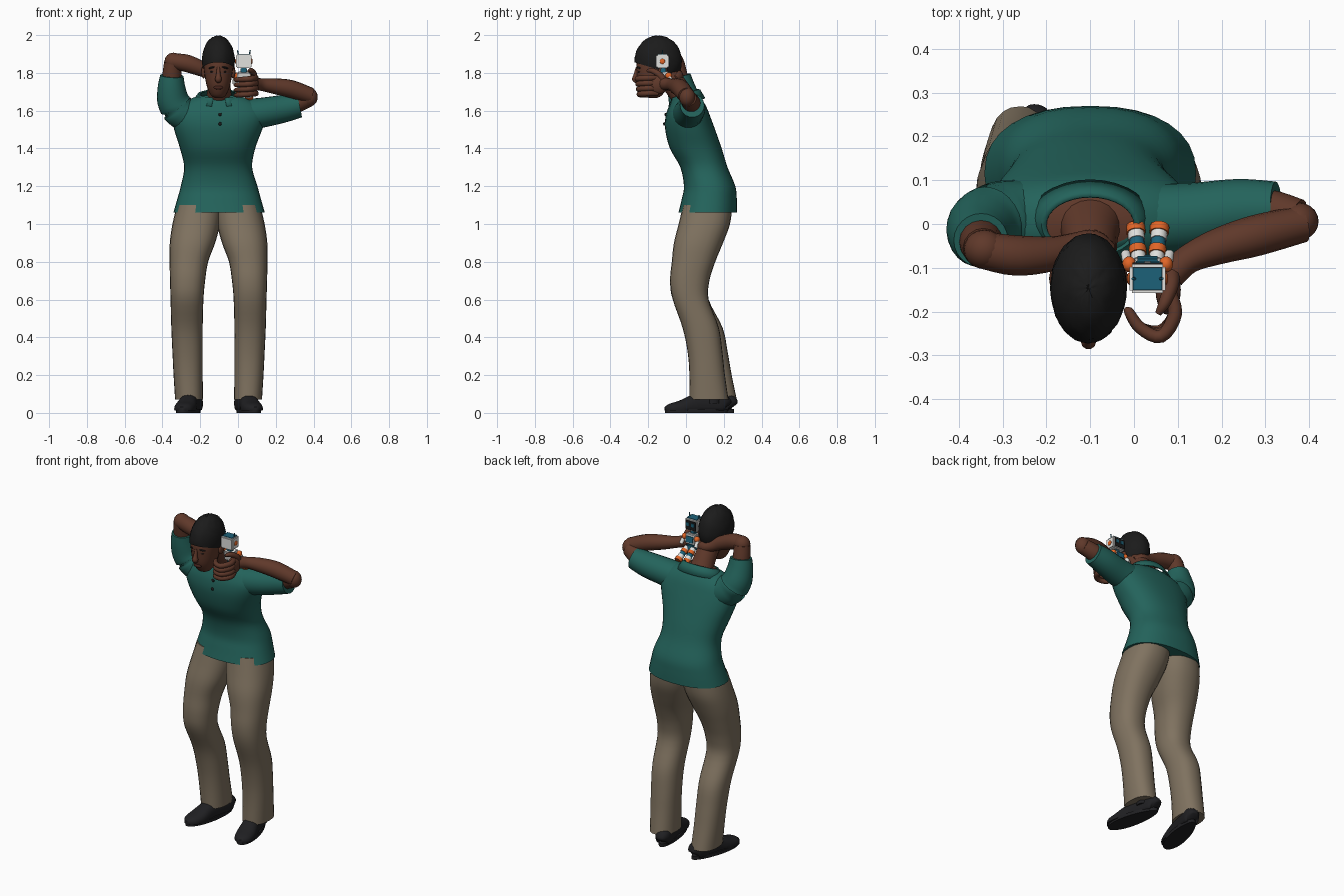
import bpy, bmesh, math, random
from mathutils import Vector, Matrix

random.seed(4)
cube = bpy.data.objects.get("Cube")
if cube:
    bpy.data.objects.remove(cube, do_unlink=True)


def material(name, r, g, b):
    m = bpy.data.materials.new(name)
    m.use_nodes = True
    m.diffuse_color = (r, g, b, 1)
    node = m.node_tree.nodes["Principled BSDF"]
    node.inputs["Base Color"].default_value = (r, g, b, 1)
    node.inputs["Roughness"].default_value = 0.8
    return m


TEAL = material("shirt teal", .017, .125, .105)
KHAKI = material("trouser khaki", .215, .17, .117)
SKIN = material("brown skin", .115, .04, .023)
DARK_SKIN = material("lip brown", .06, .018, .012)
BLACK = material("hair black", .011, .011, .011)
SHOE = material("shoe black", .014, .014, .016)
WHITE = material("toy white", .75, .75, .73)
ORANGE = material("toy orange", .75, .13, .02)
BLUE = material("toy blue", .012, .12, .19)


def finish(name, bm, *mats, angle=50):
    bmesh.ops.recalc_face_normals(bm, faces=bm.faces)
    mesh = bpy.data.meshes.new(name)
    bm.to_mesh(mesh)
    bm.free()
    for m in mats:
        mesh.materials.append(m)
    ob = bpy.data.objects.new(name, mesh)
    bpy.context.collection.objects.link(ob)
    bpy.ops.object.select_all(action='DESELECT')
    ob.select_set(True)
    bpy.context.view_layer.objects.active = ob
    bpy.ops.object.shade_smooth_by_angle(angle=math.radians(angle))
    return ob


def spline(rows, steps=4):
    """Smooth curve through rows of any width."""
    out = []
    for i in range(len(rows) - 1):
        a, b, c, d = (rows[min(max(i + k, 0), len(rows) - 1)] for k in (-1, 0, 1, 2))
        for s in range(steps):
            t = s / steps
            out.append([q + t / 2 * (r - p + t * (2 * p - 5 * q + 4 * r - w + t * (3 * (q - r) + w - p)))
                        for p, q, r, w in zip(a, b, c, d)])
    return out + [list(rows[-1])]


def loft(rows, level=False, power=2.0, sides=24, steps=4):
    """Skin rings (x, y, z, radius a, radius b) along a path, capped."""
    rows = spline(rows, steps)
    pts = [Vector(r[:3]) for r in rows]
    bm = bmesh.new()
    rings = []
    for i, r in enumerate(rows):
        u, v = Vector((1, 0, 0)), Vector((0, 1, 0))
        if not level:
            t = (pts[min(i + 1, len(pts) - 1)] - pts[max(i - 1, 0)]).normalized()
            ref = Vector((0, 0, 1)) if abs(t.z) < .8 else Vector((0, 1, 0))
            u = t.cross(ref).normalized()
            v = u.cross(t)
        ring = []
        for k in range(sides):
            a = math.tau * k / sides
            c, s = math.cos(a), math.sin(a)
            ring.append(bm.verts.new(pts[i]
                        + u * r[3] * math.copysign(abs(c) ** (2 / power), c)
                        + v * r[4] * math.copysign(abs(s) ** (2 / power), s)))
        rings.append(ring)
    for p, q in zip(rings, rings[1:]):
        for k in range(sides):
            bm.faces.new((p[k], p[k - 1], q[k - 1], q[k]))
    bm.faces.new(rings[0])
    bm.faces.new(rings[-1])
    return bm


def tube(name, mat, rows, sides=16):
    return finish(name, loft([(*r, r[3]) if len(r) == 4 else r for r in rows], sides=sides), mat)


def ball(name, mat, at, size, rot=(0, 0, 0)):
    bm = bmesh.new()
    bmesh.ops.create_uvsphere(bm, u_segments=20, v_segments=12, radius=1)
    ob = finish(name, bm, mat)
    ob.location, ob.scale, ob.rotation_euler = at, size, rot
    return ob


def box(name, mat, at, size, rot=(0, 0, 0), bevel=.006):
    bm = bmesh.new()
    bmesh.ops.create_cube(bm, size=1, matrix=Matrix.Diagonal((*size, 1)))
    if bevel:
        bmesh.ops.bevel(bm, geom=bm.edges[:], offset=bevel, segments=2, affect='EDGES')
    ob = finish(name, bm, mat, angle=35)
    ob.location, ob.rotation_euler = at, rot
    return ob


MID = -.103  # body centre line

# Trouser legs and shoes
for side, label in ((-1, "right"), (1, "left")):
    rows = []
    for z, off, rx, cy, ry, shift in (
            (.07, .156, .074, .143, .104, .022), (.2, .161, .077, .13, .094, .018),
            (.32, .164, .08, .115, .092, .014), (.45, .167, .083, .088, .096, .01),
            (.6, .167, .087, .025, .095, 0), (.7, .164, .093, .02, .104, 0),
            (.8, .157, .102, .04, .115, 0), (.9, .138, .12, .066, .13, 0),
            (1, .118, .126, .097, .136, 0), (1.1, .1, .12, .115, .13, 0)):
        rows.append((MID + side * off, cy - side * shift, z, rx, ry))
    finish(label + "_trouser_leg", loft(rows, level=True, power=2.3), KHAKI)

    bm = loft([(0, .165, .035, .02, .025), (0, .15, .045, .042, .05), (0, .08, .05, .046, .06),
               (0, .0, .045, .048, .056), (0, -.08, .025, .056, .042), (0, -.14, .02, .046, .03),
               (0, -.17, .018, .015, .014)], power=2.4)
    for v in bm.verts:
        v.co.z = max(v.co.z, .012)
    shoe = finish(label + "_shoe", bm, SHOE)
    # Flat sole under the shoe
    bm = bmesh.new()
    bmesh.ops.create_cone(bm, cap_ends=True, segments=32, radius1=1, radius2=1, depth=1)
    for v in bm.verts:
        v.co.x *= .054 - .008 * v.co.y
        v.co.y *= .17
        v.co.z = (v.co.z + .5) * .02
    sole = finish(label + "_sole", bm, SHOE)
    for ob in (shoe, sole):
        ob.location = (MID + side * .157, .072 - side * .017, 0)
        ob.rotation_euler.z = side * math.radians(13)
    tube(label + "_sock", SHOE, [(MID + side * .153, .16 - side * .017, z, .04) for z in (.05, .14)])

# Shirt body; the neck opening at the top shows skin
bm = loft([(-.1, .115, 1.06, .242, .155), (-.1, .123, 1.13, .222, .146), (-.1, .125, 1.2, .203, .136),
           (-.105, .095, 1.3, .18, .125), (-.108, .052, 1.4, .199, .137), (-.105, .022, 1.5, .233, .132),
           (-.1, .01, 1.57, .246, .118), (-.1, .008, 1.62, .222, .1), (-.1, .006, 1.655, .17, .08),
           (-.1, .005, 1.68, .105, .055)], level=True, power=2.3, sides=32)
for f in bm.faces:
    f.material_index = int(len(f.verts) > 4 and f.calc_center_median().z > 1.6)
finish("shirt_body", bm, TEAL, SKIN)

# Sleeves
tube("right_sleeve", TEAL, [(-.2, .015, 1.555, .08), (-.29, .01, 1.585, .09), (-.34, -.005, 1.645, .086),
                            (-.352, -.025, 1.72, .074), (-.35, -.037, 1.785, .062)], 24)
tube("left_sleeve", TEAL, [(.02, .008, 1.575, .085), (.13, .015, 1.59, .079), (.24, .03, 1.61, .073),
                           (.325, .033, 1.628, .064)], 24)

# Shirt collar, split at the front
bm = bmesh.new()
rows = []
for k in range(29):
    a = math.radians(-90 + 16 + 328 * k / 28)
    c, s = math.cos(a), math.sin(a)
    rows.append([bm.verts.new((-.1 + rx * c, cy + ry * s, z + tilt * s)) for rx, ry, cy, z, tilt in
                 ((.1, .064, -.002, 1.69, .025), (.112, .075, .0, 1.69, .022), (.145, .1, .002, 1.645, .022))])
for p, q in zip(rows, rows[1:]):
    for j in (0, 1):
        bm.faces.new((p[j], q[j], q[j + 1], p[j + 1]))
collar = finish("collar", bm, TEAL)
collar.modifiers.new("thickness", 'SOLIDIFY').thickness = .008

# Placket buttons
for z, y in ((1.58, -.108), (1.53, -.115)):
    ball("button", BLACK, (-.095, y, z), (.009, .006, .009))

# Arms
tube("right_upper_arm", SKIN, [(-.345, -.02, 1.68, .05), (-.35, -.04, 1.78, .05), (-.345, -.055, 1.855, .046)])
ball("right_elbow", SKIN, (-.342, -.058, 1.86), (.047, .045, .047))
tube("right_forearm", SKIN, [(-.345, -.06, 1.862, .042), (-.27, -.072, 1.85, .046), (-.19, -.068, 1.82, .04),
                             (-.14, -.052, 1.795, .031), (-.09, -.048, 1.78, .034), (-.05, -.06, 1.77, .015)])
tube("left_upper_arm", SKIN, [(.2, .03, 1.61, .05), (.3, .03, 1.635, .05), (.375, .012, 1.665, .045)])
ball("left_elbow", SKIN, (.377, .006, 1.672), (.045, .043, .05))
tube("left_forearm", SKIN, [(.385, .0, 1.68, .042), (.28, -.026, 1.715, .047), (.19, -.052, 1.73, .041),
                            (.125, -.08, 1.738, .033), (.085, -.115, 1.742, .034)])

# Left hand gripping the toy
ball("left_palm", SKIN, (.078, -.15, 1.738), (.029, .058, .052))
for i in range(4):
    z = 1.692 + .027 * i
    tube("left_finger", SKIN, [(.08, -.15, z, .014), (.094, -.205, z, .016), (.062, -.245 - .004 * i, z - .004, .015),
                               (.015, -.238, z - .008, .014), (-.012, -.2, z - .01, .011), (-.016, -.19, z - .01, .004)], 10)
tube("left_thumb", SKIN, [(.085, -.11, 1.75, .02), (.085, -.14, 1.79, .017), (.07, -.18, 1.812, .014),
                          (.055, -.205, 1.81, .007)], 10)

# Neck and head, bowed forward
tube("neck", SKIN, [(-.1, .01, 1.64, .075, .06), (-.1, -.04, 1.71, .062), (-.1, -.1, 1.79, .06)], 20)
finish("head", loft([(-.104, -.175, 1.667, .018, .02), (-.104, -.175, 1.682, .04, .048),
                     (-.104, -.172, 1.73, .061, .078), (-.104, -.164, 1.79, .073, .096),
                     (-.104, -.15, 1.85, .079, .112), (-.104, -.145, 1.91, .07, .1),
                     (-.104, -.145, 1.95, .04, .06)], level=True, power=2.1), SKIN)
bm = bmesh.new()
bmesh.ops.create_uvsphere(bm, u_segments=36, v_segments=24, radius=1)
for v in bm.verts:
    v.co *= random.uniform(.985, 1.015)
    v.co = Vector((-.104 + v.co.x * .087, -.147 + v.co.y * .125, 1.865 + v.co.z * .132))
bmesh.ops.bisect_plane(bm, geom=bm.verts[:] + bm.edges[:] + bm.faces[:], plane_co=(0, -.27, 1.855),
                       plane_no=(0, -.3, -1), clear_outer=True)
finish("hair", bm, BLACK, angle=60)

# Face
tube("nose", SKIN, [(-.104, -.258, 1.83, .008), (-.104, -.266, 1.79, .012), (-.104, -.268, 1.765, .018),
                    (-.104, -.25, 1.752, .008)], 10)
ball("lips", DARK_SKIN, (-.104, -.246, 1.722), (.026, .01, .01))
for s in (-1, 1):
    ball("eyebrow", BLACK, (-.104 + s * .034, -.25, 1.828), (.021, .008, .005), (0, s * .2, s * .35))
    ball("eye", BLACK, (-.104 + s * .032, -.248, 1.806), (.013, .006, .004), (0, 0, s * .35))
    ball("ear", SKIN, (-.104 + s * .078, -.125, 1.805), (.012, .024, .035), (-.3, 0, 0))

# Toy robot, its screen facing backwards
X = .031
box("toy_head", WHITE, (X, -.125, 1.861), (.082, .066, .072))
box("toy_head_top", BLUE, (X, -.125, 1.8975), (.066, .052, .006), bevel=0)
box("toy_screen", BLACK, (X, -.091, 1.861), (.068, .006, .054), bevel=0)
box("toy_neck", BLUE, (X, -.12, 1.815), (.035, .03, .03))
box("toy_chest", WHITE, (X, -.11, 1.775), (.07, .055, .06), (.2, 0, 0))
box("toy_chest_panel", BLUE, (X, -.08, 1.778), (.045, .008, .035), (.2, 0, 0), 0)
box("toy_hips", BLUE, (X, -.095, 1.725), (.055, .045, .03), (.3, 0, 0))
for s in (-1, 1):
    ball("toy_ear", ORANGE, (X + s * .042, -.125, 1.861), (.005, .014, .014))
    box("toy_eye", BLUE, (X + s * .017, -.087, 1.866), (.02, .005, .02), bevel=0)
    tube("toy_antenna", BLUE, [(X + s * .028, -.125, 1.89, .004), (X + s * .034, -.125, 1.92, .003)], 8)
    ball("toy_shoulder", ORANGE, (X + s * .042, -.092, 1.785), (.016, .018, .018))
    tube("toy_arm", WHITE, [(X + s * .046, -.09, 1.78, .011), (X + s * .05, -.068, 1.745, .011)], 10)
    # Each leg is a chain of coloured segments
    hip, foot = Vector((X + s * .02, -.085, 1.725)), Vector((X + s * .028, -.005, 1.67))
    for k, (mat, r) in enumerate(((WHITE, .017), (ORANGE, .02), (BLUE, .017), (WHITE, .019), (ORANGE, .022))):
        tube("toy_leg_segment", mat, [(*hip.lerp(foot, t / 5), r) for t in (k, k + 1)], 12)
